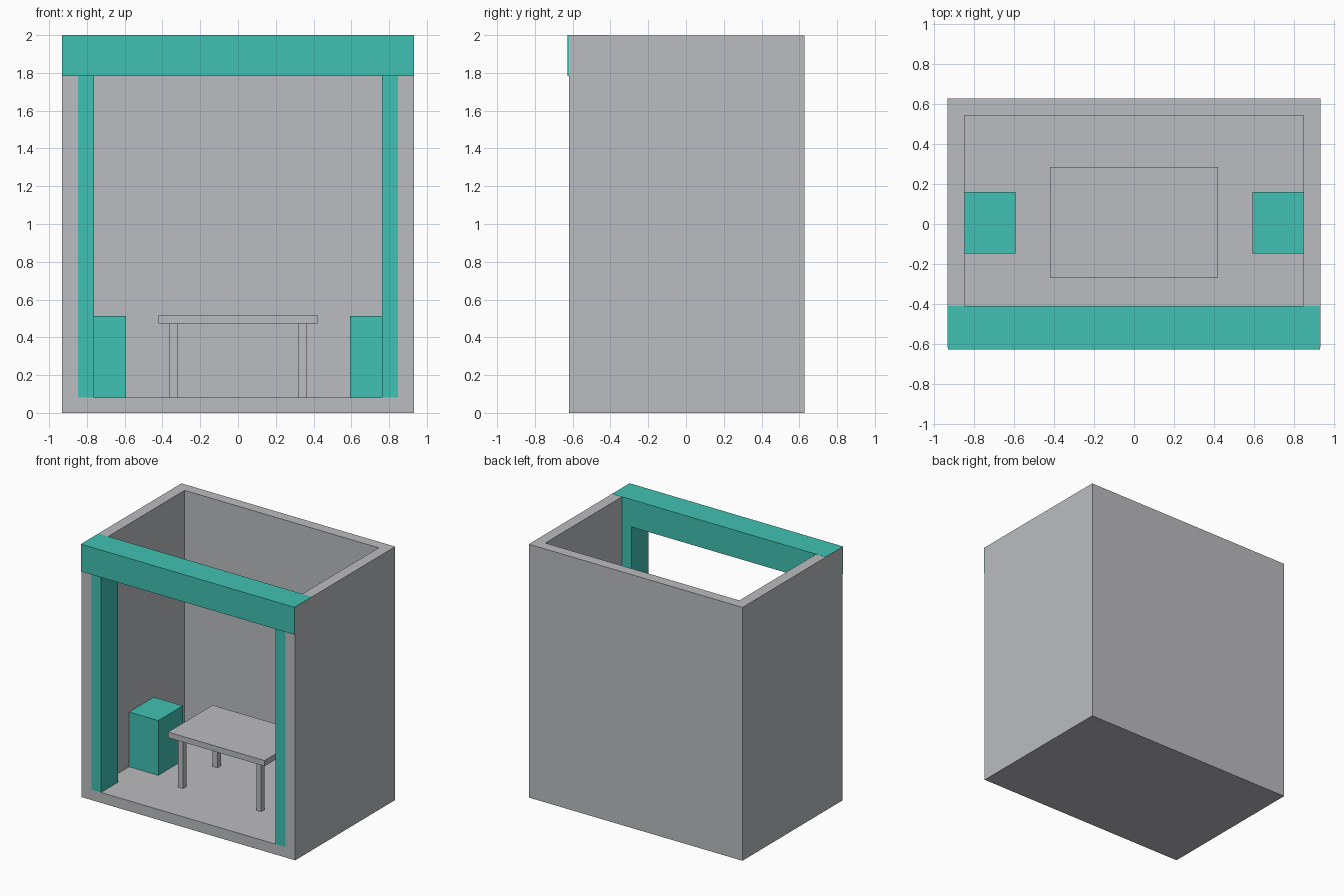
import bpy
import bmesh

# Remove the default cube only
default = bpy.data.objects.get("Cube")
if default:
    bpy.data.objects.remove(default, do_unlink=True)


def make_material(name, color):
    mat = bpy.data.materials.new(name)
    mat.use_nodes = True
    mat.diffuse_color = color
    mat.node_tree.nodes["Principled BSDF"].inputs["Base Color"].default_value = color
    return mat


grey = make_material("light grey", (0.50, 0.505, 0.53, 1))
teal = make_material("teal", (0.052, 0.535, 0.451, 1))


def box(name, x, y, z, mat):
    """Axis-aligned box from (min, max) pairs."""
    bm = bmesh.new()
    bmesh.ops.create_cube(bm, size=1)
    for v in bm.verts:
        v.co = [pair[c > 0] for pair, c in zip((x, y, z), v.co)]
    mesh = bpy.data.meshes.new(name)
    bm.to_mesh(mesh)
    bm.free()
    mesh.materials.append(mat)
    obj = bpy.data.objects.new(name, mesh)
    bpy.context.collection.objects.link(obj)
    return obj


def mirrored(pair, side):
    return tuple(sorted(side * v for v in pair))


# Main dimensions
OUTER, INNER = 0.933, 0.847
FRONT, BACK = -0.619, 0.628
FLOOR, LINTEL = 0.082, 1.784
POST_BACK = -0.41

# Booth shell: floor, back and side walls, open at the front and top
shell = box("booth_shell", (-OUTER, OUTER), (FRONT, BACK), (0, 1.999), grey)
cutter = box("shell_cutter", (-INNER, INNER), (-1, 0.544), (FLOOR, 3), grey)
cutter.hide_render = True
cut = shell.modifiers.new("hollow", 'BOOLEAN')
cut.operation = 'DIFFERENCE'
cut.solver = 'EXACT'
cut.object = cutter
bpy.context.view_layer.objects.active = shell
bpy.ops.object.modifier_apply(modifier=cut.name)
bpy.data.objects.remove(cutter, do_unlink=True)

# Header beam across the opening
half = OUTER - 0.001
box("header_beam", (-half, half), (-BACK, POST_BACK), (LINTEL, 2), teal)

# Posts and side cabinets
for side, label in ((1, "left"), (-1, "right")):
    box(label + "_post", mirrored((0.762, INNER), side),
        (FRONT, POST_BACK), (FLOOR, LINTEL), teal)
    box(label + "_cabinet", mirrored((0.593, INNER), side),
        (-0.147, 0.16), (FLOOR, 0.514), teal)

# Table with four legs
box("table_top", (-0.421, 0.421), (-0.27, 0.285), (0.472, 0.517), grey)
for side, label in ((1, "left"), (-1, "right")):
    for end, y in (("front", (-0.228, -0.185)), ("back", (0.2, 0.243))):
        box(f"table_leg_{end}_{label}", mirrored((0.319, 0.362), side),
            y, (FLOOR, 0.472), grey)
